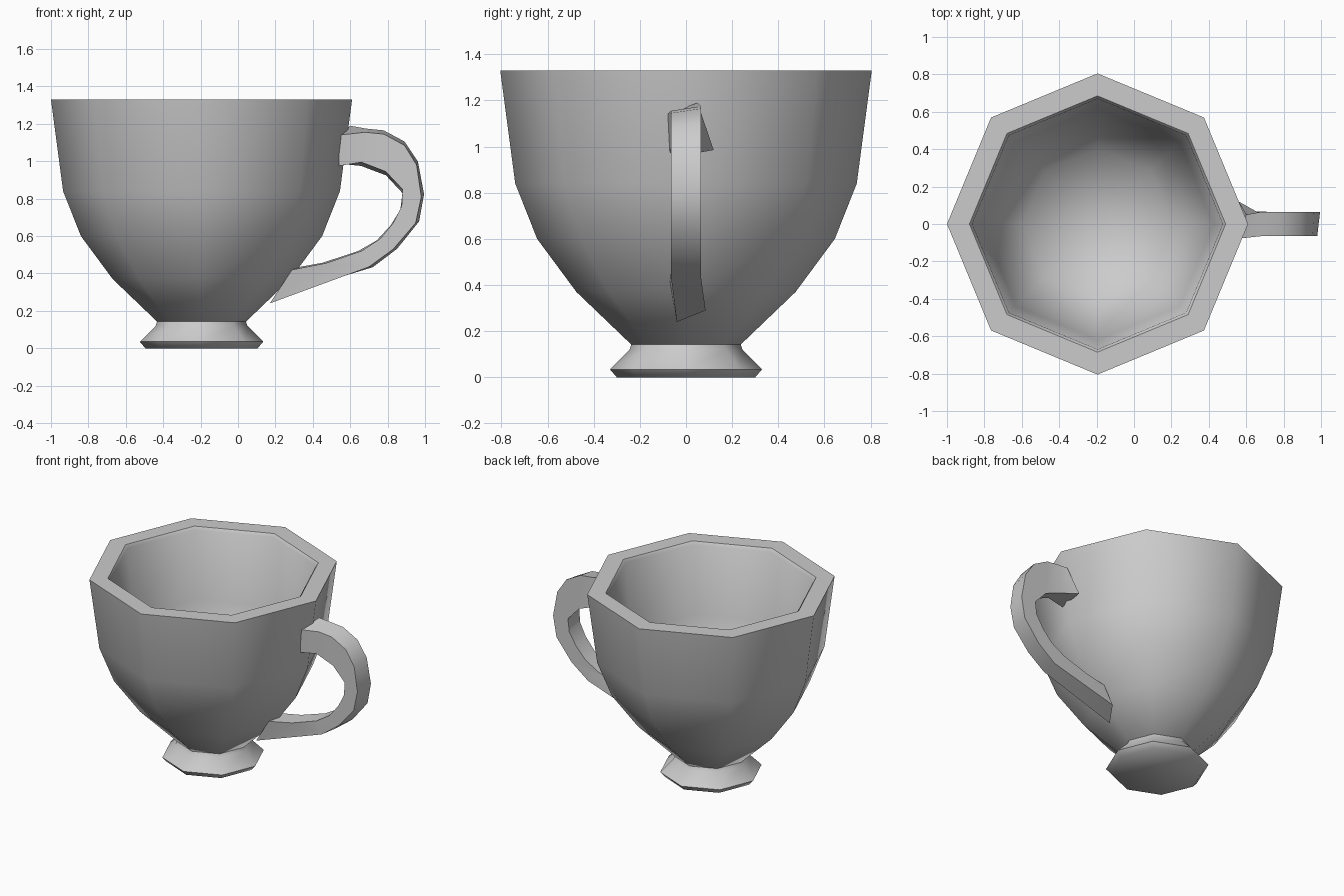
import bpy, bmesh, math
from mathutils import Vector

cube = bpy.data.objects.get("Cube")
if cube:
    bpy.data.objects.remove(cube)

grey = bpy.data.materials.new("plain grey")
grey.use_nodes = True
grey.diffuse_color = (0.6, 0.6, 0.6, 1)
grey.node_tree.nodes["Principled BSDF"].inputs["Base Color"].default_value = (0.6, 0.6, 0.6, 1)

CENTRE_X = -0.195
SIDES = 8


def bridge(bm, a, b):
    n = len(a)
    for i in range(n):
        bm.faces.new((a[i], a[(i + 1) % n], b[(i + 1) % n], b[i]))


def finish(name, bm, angle):
    bmesh.ops.recalc_face_normals(bm, faces=bm.faces)
    mesh = bpy.data.meshes.new(name)
    bm.to_mesh(mesh)
    bm.free()
    mesh.materials.append(grey)
    obj = bpy.data.objects.new(name, mesh)
    bpy.context.collection.objects.link(obj)
    bpy.ops.object.select_all(action='DESELECT')
    obj.select_set(True)
    bpy.context.view_layer.objects.active = obj
    bpy.ops.object.shade_smooth_by_angle(angle=math.radians(angle))
    return obj


def lathe(name, profile, tip_z, angle):
    """Octagonal turned shape; profile runs from the base to the last ring, closed by a cone."""
    bm = bmesh.new()
    rings = []
    for r, z in profile:
        rings.append([bm.verts.new((CENTRE_X + r * math.cos(t), r * math.sin(t), z))
                      for t in (math.tau * i / SIDES for i in range(SIDES))])
    for a, b in zip(rings, rings[1:]):
        bridge(bm, a, b)
    bm.faces.new(rings[0])
    tip = bm.verts.new((CENTRE_X, 0, tip_z))
    last = rings[-1]
    for i in range(SIDES):
        bm.faces.new((last[i], last[(i + 1) % SIDES], tip))
    return finish(name, bm, angle)


# Bowl: outer wall, rim, inner wall and sunken floor
lathe("cup_bowl", [(0.235, 0.14), (0.475, 0.37), (0.645, 0.6), (0.74, 0.84), (0.805, 1.33),
                   (0.685, 1.33), (0.67, 1.31), (0.62, 0.84), (0.54, 0.63), (0.40, 0.40)],
      0.30, 55)

# Flared foot with a chamfered lower edge
lathe("cup_foot", [(0.30, 0), (0.33, 0.035), (0.245, 0.12), (0.235, 0.15)], 0.15, 55)

# Handle: outer and inner edge of each section; the back side is a little thicker
stations = [((0.68, 1.155), (0.66, 0.995)), ((0.78, 1.145), (0.79, 0.945)),
            ((0.89, 1.085), (0.88, 0.85)), ((0.955, 0.98), (0.875, 0.76)),
            ((0.98, 0.81), (0.83, 0.67)), ((0.95, 0.67), (0.76, 0.585)),
            ((0.83, 0.53), (0.66, 0.52)), ((0.70, 0.435), (0.47, 0.455))]
sections = [[(0.54, -0.08, 1.14), (0.60, 0.05, 1.19), (0.56, 0.12, 0.985), (0.54, -0.07, 0.975)]]
for outer, inner in stations:
    o, i = Vector(outer), Vector(inner)
    step = (o - i).normalized() * 0.02
    sections.append([(p.x, y, p.y) for p, y in
                     ((o, -0.065), (o + step, 0.065), (i - step, 0.065), (i, -0.065))])
sections.append([(0.17, -0.04, 0.24), (0.25, 0.085, 0.29), (0.30, 0.06, 0.43), (0.29, -0.07, 0.42)])

bm = bmesh.new()
loops = [[bm.verts.new(p) for p in section] for section in sections]
for a, b in zip(loops, loops[1:]):
    bridge(bm, a, b)
bm.faces.new(loops[0])
bm.faces.new(loops[-1])
finish("cup_handle", bm, 50)
